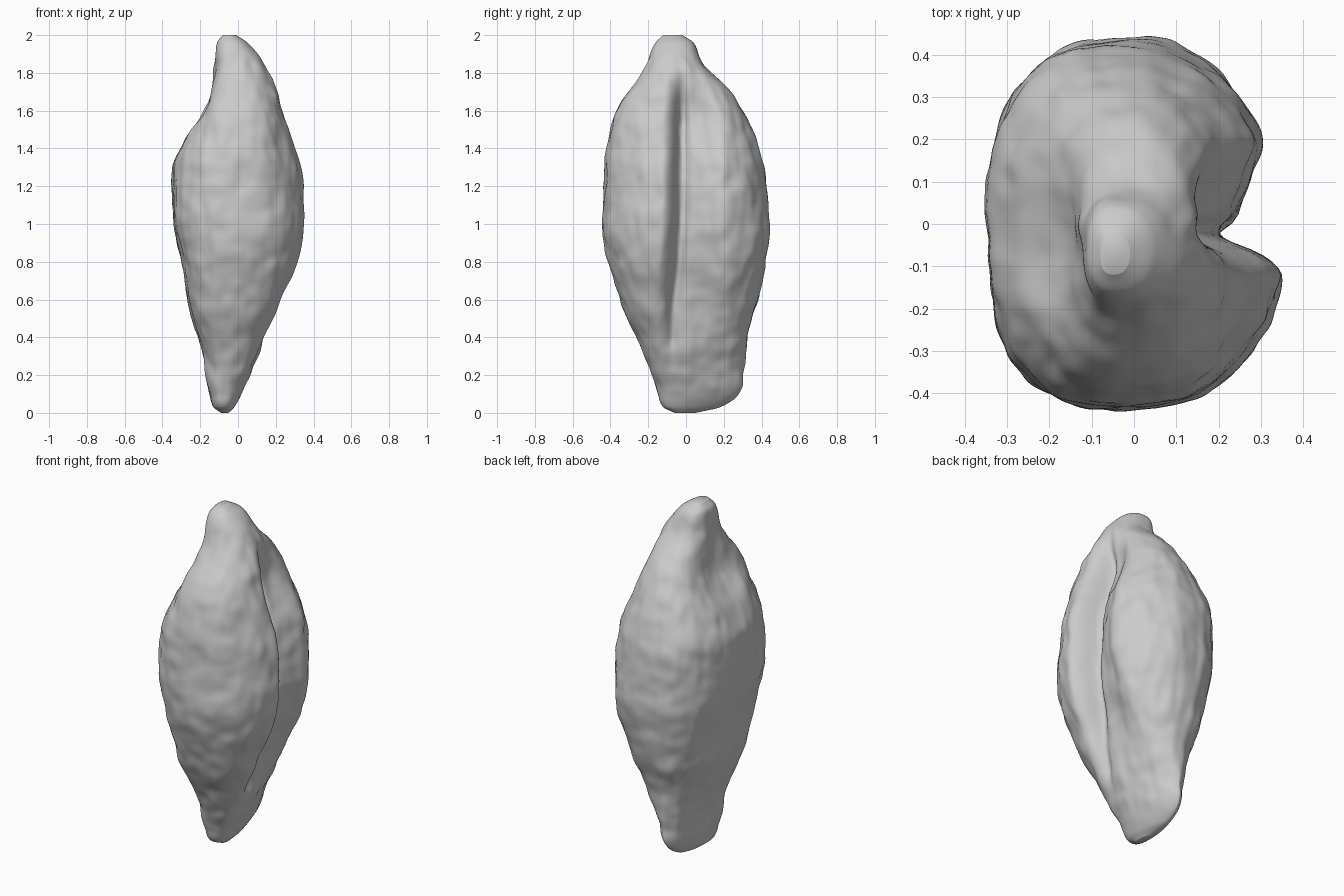
import bpy
import bmesh
import math
from mathutils import Vector, noise

default_cube = bpy.data.objects.get("Cube")
if default_cube:
    bpy.data.objects.remove(default_cube, do_unlink=True)

SEGMENTS = 200
RINGS = 160

# Outline of the grain: height, x low, x high, y low, y high
OUTLINE = [
    (0, -.09, -.05, -.06, .05),
    (.03, -.13, -.02, -.12, .18),
    (.1, -.15, .02, -.15, .28),
    (.2, -.17, .07, -.18, .31),
    (.4, -.21, .17, -.26, .33),
    (.6, -.27, .25, -.35, .38),
    (.8, -.3, .33, -.41, .42),
    (1, -.34, .36, -.44, .44),
    (1.3, -.34, .34, -.43, .41),
    (1.45, -.28, .29, -.41, .37),
    (1.6, -.2, .24, -.37, .3),
    (1.75, -.14, .19, -.27, .19),
    (1.85, -.12, .14, -.21, .09),
    (1.96, -.11, .05, -.16, .04),
    (2, -.08, -.01, -.12, -.02),
]


def section(z):
    """Smoothly interpolate the outline at height z."""
    last = len(OUTLINE) - 1
    i = next((k for k in range(last) if z <= OUTLINE[k + 1][0]), last - 1)
    a, b = OUTLINE[i], OUTLINE[i + 1]
    before, after = OUTLINE[max(i - 1, 0)], OUTLINE[min(i + 2, last)]
    step = b[0] - a[0]
    t = (z - a[0]) / step
    values = []
    for k in range(1, len(a)):
        slope_a = (b[k] - before[k]) / (b[0] - before[0]) * step
        slope_b = (after[k] - a[k]) / (after[0] - a[0]) * step
        values.append((2 * t**3 - 3 * t**2 + 1) * a[k] + (t**3 - 2 * t**2 + t) * slope_a
                      + (3 * t**2 - 2 * t**3) * b[k] + (t**3 - t**2) * slope_b)
    return values


def bell(distance, width):
    return math.exp(-(distance / width) ** 2)


def power(value, exponent):
    return math.copysign(abs(value) ** exponent, value)


def ramp(value, low, high):
    t = min(max((value - low) / (high - low), 0), 1)
    return t * t * (3 - 2 * t)


def surface_point(z, angle):
    x_low, x_high, y_low, y_high = section(z)
    c, s = math.cos(angle), math.sin(angle)
    foot = 1 - ramp(z, .15, .7)

    # Rounded section, tapering to a thin back edge near the foot
    x_middle = (x_low + x_high) / 2 - .05 * (x_high - x_low)
    y_middle = (y_low + y_high) / 2 - .12 * foot * (y_high - y_low)
    half_width = x_high - x_middle if c > 0 else x_middle - x_low
    half_depth = y_high - y_middle if s > 0 else y_middle - y_low
    squareness = 2.3 if c > 0 else 2.6
    if s > 0:
        squareness -= .8 * foot
    x = x_middle + half_width * power(c, 2 / squareness)
    y = y_middle + half_depth * power(s, 2 / squareness)

    if c > 0:
        # Crease between the lobes, widening into a shallow valley lower down
        lowness = 1 - ramp(z, .3, 1.2)
        front_lip = -.045 - .05 * lowness
        back_lip = .09 + .05 * lowness
        depth = ramp(z, .1, .9) * (1 - ramp(z, 1.5, 1.88)) * ramp(c, 0, .4)
        valley = ramp(y, front_lip - .08, front_lip + .05)
        valley *= 1 - ramp(y, back_lip - .11, back_lip + .13)
        x -= depth * (.12 * valley + .05 * bell(y - front_lip - .02, .03))
        # Back lobe sits slightly lower than the front one
        x -= .025 * depth * ramp(s, 0, .3)
    else:
        # Hollow of the germ, beneath the tip
        x += .04 * bell(z - 1.62, .12) * bell(y + .06, .14) * ramp(-c, 0, .4)

    # Wrinkled husk
    p = Vector((x, y, z))
    outward = Vector((c, s, 0))
    wrinkle = .012 * noise.noise(Vector((x * 6, y * 6, z * 5)))
    wrinkle += .006 * noise.noise(Vector((x * 11, y * 11, z * 14)))
    wrinkle += .006 * noise.noise(Vector((x * 18, y * 18, z * 7)))
    return p + outward * wrinkle * ramp(z, 0, .2) * ramp(-z, -2, -1.85)


# Grain body, lofted through closely spaced rings
bm = bmesh.new()
rings = []
for j in range(RINGS + 1):
    height = 1 - math.cos(math.pi * j / RINGS)
    rings.append([bm.verts.new(surface_point(height, math.tau * i / SEGMENTS))
                  for i in range(SEGMENTS)])
for lower, upper in zip(rings, rings[1:]):
    for i in range(SEGMENTS):
        n = (i + 1) % SEGMENTS
        bm.faces.new((lower[i], lower[n], upper[n], upper[i]))
bm.faces.new(rings[0][::-1])
bm.faces.new(rings[-1])
for face in bm.faces:
    face.smooth = True
mesh = bpy.data.meshes.new("grain")
bm.to_mesh(mesh)
bm.free()
grain = bpy.data.objects.new("grain", mesh)
bpy.context.collection.objects.link(grain)

# Plain grey husk colour
husk = bpy.data.materials.new("husk grey")
husk.use_nodes = True
colour = (.6, .6, .6, 1)
husk.diffuse_color = colour
husk.node_tree.nodes["Principled BSDF"].inputs["Base Color"].default_value = colour
mesh.materials.append(husk)
